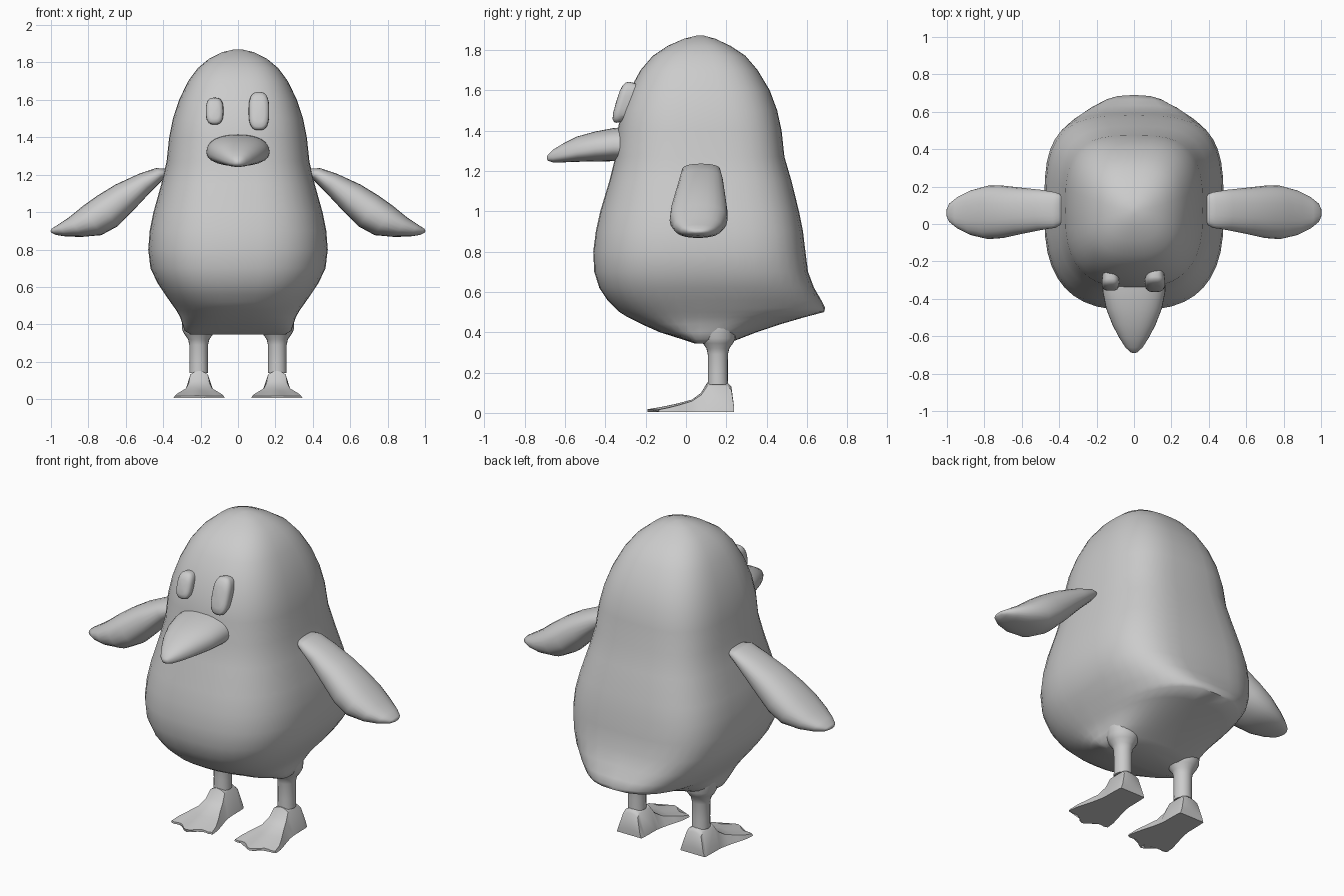
import bpy, bmesh, math
from mathutils import Vector


def loft(name, rings, mirror=False, angle=50):
    """Skin a list of closed rings, cap both ends and shade smooth."""
    bm = bmesh.new()
    vs = [[bm.verts.new(p) for p in r] for r in rings]
    n = len(rings[0])
    for a, b in zip(vs, vs[1:]):
        for i in range(n):
            j = (i + 1) % n
            bm.faces.new((a[i], a[j], b[j], b[i]))
    bm.faces.new(vs[0])
    bm.faces.new(vs[-1])
    bmesh.ops.recalc_face_normals(bm, faces=bm.faces)
    me = bpy.data.meshes.new(name)
    bm.to_mesh(me)
    bm.free()
    ob = bpy.data.objects.new(name, me)
    bpy.context.collection.objects.link(ob)
    bpy.ops.object.select_all(action='DESELECT')
    ob.select_set(True)
    bpy.context.view_layer.objects.active = ob
    bpy.ops.object.shade_smooth_by_angle(angle=math.radians(angle))
    if mirror:
        ob.modifiers.new("mirror", 'MIRROR').use_mirror_merge = False
    return ob


def oval(a, b_pos, b_neg=None, n_pos=2.0, n_neg=None, seg=32):
    """Superellipse outline whose two halves may differ in depth and squareness."""
    b_neg = b_pos if b_neg is None else b_neg
    n_neg = n_pos if n_neg is None else n_neg
    pts = []
    for i in range(seg):
        t = 2 * math.pi * i / seg
        c, s = math.cos(t), math.sin(t)
        n, b = (n_pos, b_pos) if s >= 0 else (n_neg, b_neg)
        pts.append((a * math.copysign(abs(c) ** (2 / n), c),
                    b * math.copysign(abs(s) ** (2 / n), s)))
    return pts


# Body: height, half width, front y, back y, back squareness
YC = 0.07
body = [(0.345, 0.25, 0.04, 0.21, 2.6), (0.365, 0.285, -0.02, 0.26, 2.6),
        (0.40, 0.297, -0.13, 0.35, 2.6), (0.44, 0.31, -0.22, 0.47, 2.5),
        (0.475, 0.33, -0.29, 0.59, 2.5), (0.50, 0.348, -0.33, 0.685, 2.5),
        (0.52, 0.362, -0.35, 0.69, 2.6), (0.56, 0.39, -0.39, 0.67, 2.9),
        (0.62, 0.43, -0.43, 0.635, 3.3), (0.70, 0.468, -0.455, 0.605, 3.4),
        (0.80, 0.48, -0.46, 0.592, 3.4), (0.90, 0.472, -0.447, 0.58, 3.4),
        (1.00, 0.452, -0.425, 0.56, 3.3), (1.15, 0.41, -0.38, 0.523, 3.2),
        (1.27, 0.382, -0.35, 0.488, 3.2), (1.40, 0.368, -0.34, 0.474, 3.1),
        (1.50, 0.348, -0.318, 0.452, 3.0), (1.60, 0.315, -0.28, 0.415, 2.9),
        (1.70, 0.267, -0.225, 0.355, 2.8), (1.77, 0.215, -0.165, 0.295, 2.7),
        (1.82, 0.155, -0.09, 0.22, 2.5), (1.855, 0.085, -0.01, 0.145, 2.3),
        (1.87, 0.02, 0.05, 0.09, 2.0)]
loft("body", [[(x, YC + y, z) for x, y in oval(w, yb - YC, YC - yf, n, min(n, 2.7), 40)]
              for z, w, yf, yb, n in body], angle=60)

# Beak: y, half width, bottom z, top z, height of widest line
beak = [(-0.26, 0.17, 1.25, 1.42, 1.32), (-0.36, 0.168, 1.248, 1.412, 1.32),
        (-0.45, 0.15, 1.246, 1.395, 1.31), (-0.54, 0.115, 1.245, 1.37, 1.295),
        (-0.61, 0.078, 1.242, 1.335, 1.28), (-0.66, 0.046, 1.242, 1.305, 1.27),
        (-0.685, 0.02, 1.25, 1.28, 1.265), (-0.69, 0.006, 1.26, 1.27, 1.265)]
loft("beak", [[(x, y, m + z) for x, z in oval(w, t - m, m - b, 2.3, 2.3)]
              for y, w, b, t, m in beak], angle=70)

# Eyes: rounded tablets leaning back with the face, one larger than the other
for name, x0, z0, w, h in (("small_eye", -0.125, 1.54, 0.047, 0.072),
                           ("large_eye", 0.112, 1.54, 0.055, 0.102)):
    rings = []
    for d, k in ((0.04, 0.9), (0.0, 1.0), (-0.015, 0.96), (-0.026, 0.82),
                 (-0.032, 0.55), (-0.034, 0.1)):
        rings.append([(x0 + x * k, -0.313 + d + 0.3 * z * k, z0 + z * k)
                      for x, z in oval(w, h, n_pos=2.8)])
    loft(name, rings, angle=70)

# Wings: centre x, centre z, half thickness, centre y, half width
wing = [(0.375, 1.215, 0.02, 0.08, 0.07), (0.42, 1.205, 0.036, 0.075, 0.095),
        (0.50, 1.155, 0.058, 0.075, 0.108), (0.61, 1.075, 0.085, 0.07, 0.125),
        (0.70, 1.005, 0.098, 0.065, 0.14), (0.78, 0.955, 0.092, 0.062, 0.143),
        (0.87, 0.92, 0.062, 0.06, 0.12), (0.94, 0.902, 0.038, 0.06, 0.085),
        (0.985, 0.895, 0.02, 0.06, 0.05), (1.0, 0.894, 0.006, 0.06, 0.02)]
nrm = Vector((0.53, 0, 0.85))
loft("wing", [[Vector((x, y, z)) + nrm * v + Vector((0, u, 0))
               for u, v in oval(hw, t, n_pos=2.3, seg=24)]
              for x, z, t, y, hw in wing], mirror=True, angle=70)

# Legs: height, radius, flaring into the body
leg = [(0.14, 0.05), (0.20, 0.049), (0.29, 0.05), (0.32, 0.057),
       (0.345, 0.075), (0.37, 0.088), (0.44, 0.09)]
loft("leg", [[(0.21 + x, 0.158 + y, z) for x, y in oval(r, r, seg=20)]
             for z, r in leg], mirror=True)

# Webbed feet: y, bottom half width, top half width, top height
foot = [(0.237, 0.08, 0.07, 0.04), (0.225, 0.083, 0.048, 0.13),
        (0.205, 0.084, 0.047, 0.15), (0.105, 0.086, 0.047, 0.15),
        (0.075, 0.09, 0.055, 0.10), (0.03, 0.1, 0.07, 0.066),
        (-0.05, 0.118, 0.10, 0.045), (-0.12, 0.132, 0.122, 0.03),
        (-0.19, 0.137, 0.132, 0.018)]
rings = []
for k, (y, wb, wt, top) in enumerate(foot):
    reach = max(0, k - 5) / 3          # scalloped toes fade in towards the front
    us = [i / 6 - 1 for i in range(13)]

    def toe(u):
        return y + reach * (0.055 * u * u + 0.018 * (1 - math.cos(2 * math.pi * u)))
    rings.append([(0.208 + wb * u, toe(u), 0.005) for u in us] +
                 [(0.208 + wt * u, toe(u), top - 0.12 * top * u * u) for u in reversed(us)])
loft("foot", rings, mirror=True, angle=45)
